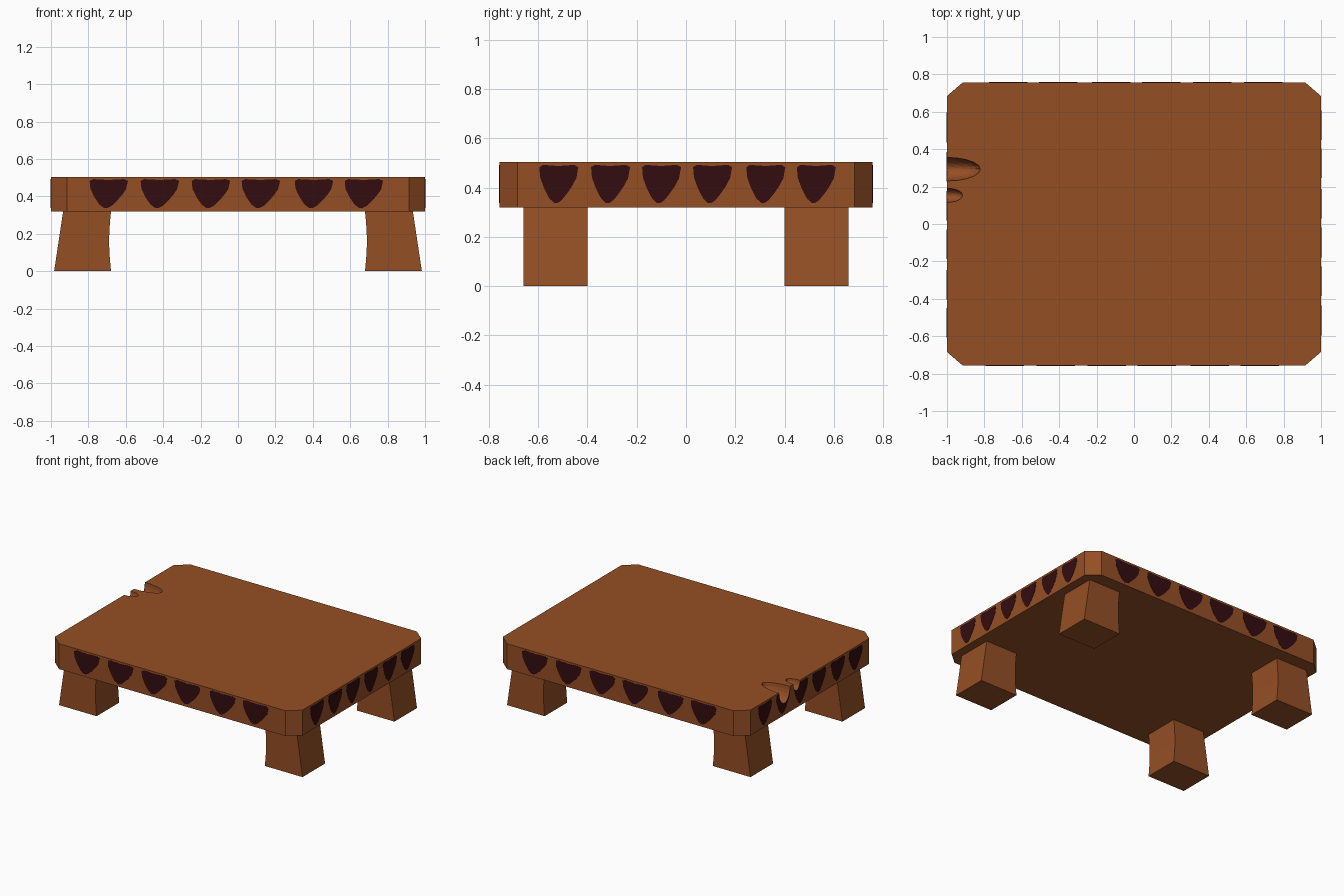
import bpy, bmesh, math
from mathutils import Matrix, Vector

if "Cube" in bpy.data.objects:
    bpy.data.objects.remove(bpy.data.objects["Cube"])


def material(name, rgb):
    m = bpy.data.materials.new(name)
    m.diffuse_color = (*rgb, 1)
    m.use_nodes = True
    m.node_tree.nodes["Principled BSDF"].inputs["Base Color"].default_value = m.diffuse_color
    return m


wood = material("warm brown wood", (0.30, 0.078, 0.018))
dark = material("dark maroon paint", (0.034, 0.004, 0.005))


def prism(bm, points, vec):
    """Extrude a flat loop of 3D points along vec."""
    f = bm.faces.new([bm.verts.new(p) for p in points])
    r = bmesh.ops.extrude_face_region(bm, geom=[f])
    bmesh.ops.translate(bm, vec=vec, verts=[v for v in r["geom"] if isinstance(v, bmesh.types.BMVert)])


def finish(bm, name, mat):
    bmesh.ops.recalc_face_normals(bm, faces=bm.faces)
    me = bpy.data.meshes.new(name)
    bm.to_mesh(me)
    bm.free()
    ob = bpy.data.objects.new(name, me)
    bpy.context.collection.objects.link(ob)
    me.materials.append(mat)
    return ob


# table top: slab with clipped corners
HX, HY, Z0, Z1 = 1.0, 0.757, 0.318, 0.503
CX, CY = HX - 0.085, HY - 0.073
bm = bmesh.new()
prism(bm, [(x, y, Z0) for x, y in [(-CX, -HY), (CX, -HY), (HX, -CY), (HX, CY),
                                   (CX, HY), (-CX, HY), (-HX, CY), (-HX, -CY)]], (0, 0, Z1 - Z0))
top = finish(bm, "table_top", wood)

# legs: outer side splayed, inner side gently hollowed
inner = [(0.679 + 0.010 * math.sin(math.pi * i / 8), 0.32 * i / 8) for i in range(9)]
profile = [(0.983, 0.0), (0.935, 0.32)] + inner[::-1]
for sx, side in ((-1, "left"), (1, "right")):
    for y, end in ((-0.66, "front"), (0.40, "back")):
        bm = bmesh.new()
        prism(bm, [(sx * x, y, z) for x, z in profile], (0, 0.26, 0))
        finish(bm, f"{end}_{side}_leg", wood)

# painted tooth shape, u across (0..1) and v down (0..1)
tooth = [(0.03, 0.06), (0.12, 0), (0.5, 0.03), (0.9, 0), (1, 0.06), (0.95, 0.35), (0.85, 0.55),
         (0.72, 0.75), (0.58, 0.93), (0.48, 1), (0.40, 1), (0.28, 0.88), (0.15, 0.62), (0.05, 0.33)]


def teeth(name, starts, width, half, angle):
    """Row of thin plates on one side, turned around z."""
    bm = bmesh.new()
    for s in starts:
        prism(bm, [(s + width * u, -half - 0.0015, 0.492 - 0.155 * v) for u, v in tooth], (0, 0.004, 0))
    bmesh.ops.transform(bm, matrix=Matrix.Rotation(angle, 4, "Z"), verts=bm.verts)
    return finish(bm, name, dark)


long_row = [-0.80, -0.527, -0.254, 0.013, 0.297, 0.564]
short_row = [-0.60, -0.39, -0.183, 0.024, 0.24, 0.445]
teeth("front_teeth_pattern", long_row, 0.212, HY, 0)
teeth("back_teeth_pattern", long_row, 0.212, HY, math.pi)
teeth("right_teeth_pattern", short_row, 0.163, HX, math.pi / 2)
left_teeth = teeth("left_teeth_pattern", short_row, 0.163, HX, -math.pi / 2)

# two chips gouged out of the left edge
for name, y, r in (("large_chip_cutter", 0.293, (0.18, 0.063, 0.10)),
                   ("small_chip_cutter", 0.153, (0.085, 0.038, 0.06))):
    bm = bmesh.new()
    bmesh.ops.create_uvsphere(bm, u_segments=20, v_segments=12, radius=1)
    bmesh.ops.scale(bm, vec=r, verts=bm.verts)
    bmesh.ops.translate(bm, vec=(-HX - 0.001, y, Z1 + 0.001), verts=bm.verts)
    cutter = finish(bm, name, wood)
    cutter.hide_render = True
    cutter.hide_set(True)
    for ob in (top, left_teeth):
        mod = ob.modifiers.new(name, "BOOLEAN")
        mod.operation, mod.solver, mod.object = "DIFFERENCE", "EXACT", cutter
